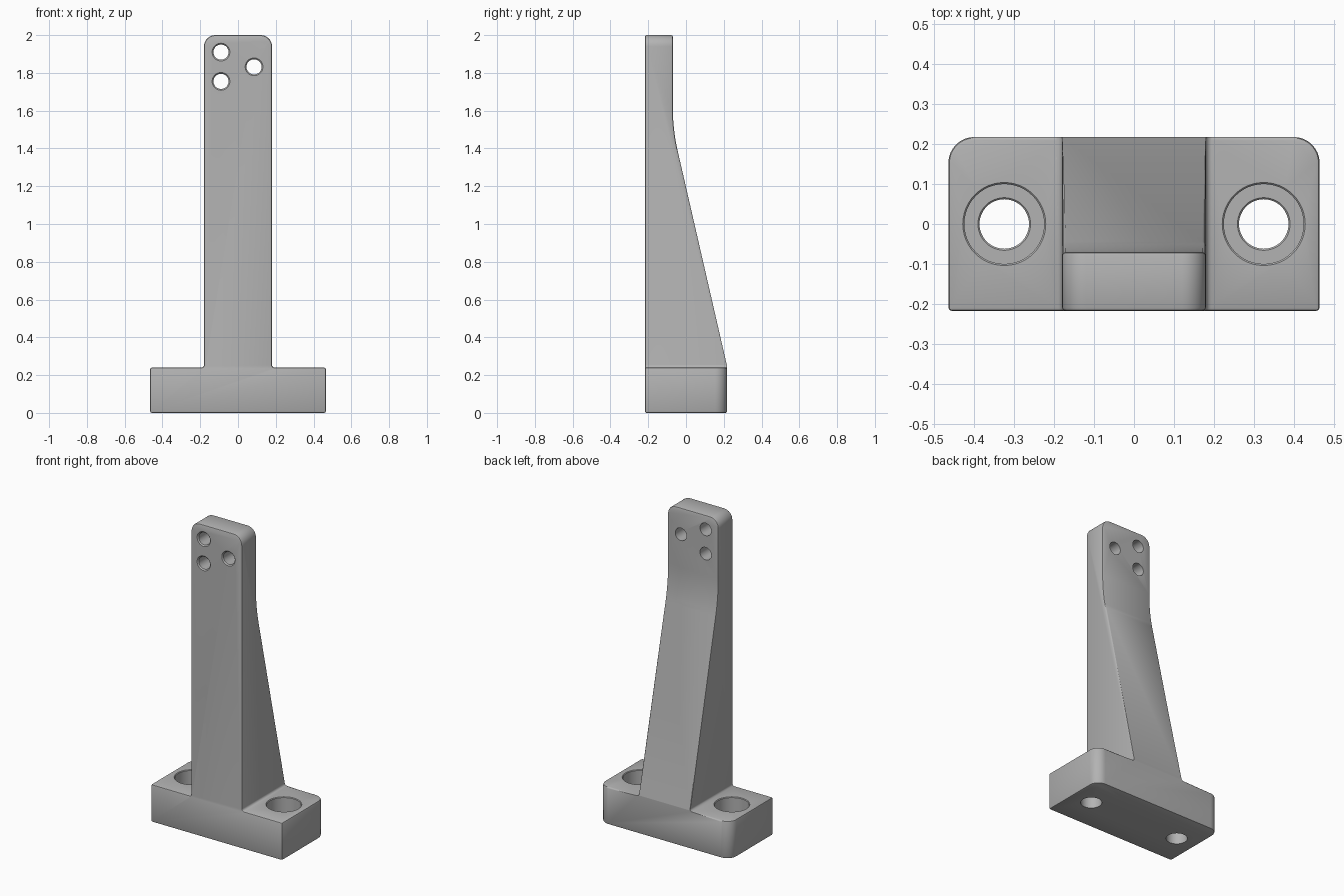
import bpy, bmesh, math
from mathutils import Matrix, Vector

if "Cube" in bpy.data.objects:
    bpy.data.objects.remove(bpy.data.objects["Cube"], do_unlink=True)

HALF_X, HALF_Y, BASE_Z, TOP_Z = 0.465, 0.218, 0.24, 2.0
POST_X, POST_BACK = 0.18, -0.07

grey = bpy.data.materials.new("machined grey")
grey.use_nodes = True
grey.diffuse_color = (0.45, 0.45, 0.45, 1)
grey.node_tree.nodes["Principled BSDF"].inputs["Base Color"].default_value = (0.45, 0.45, 0.45, 1)


def make_object(name, bm):
    bmesh.ops.recalc_face_normals(bm, faces=bm.faces[:])
    mesh = bpy.data.meshes.new(name)
    bm.to_mesh(mesh)
    bm.free()
    mesh.materials.append(grey)
    obj = bpy.data.objects.new(name, mesh)
    bpy.context.collection.objects.link(obj)
    return obj


def prism(name, outline, place, low, high):
    """Extrude a 2D outline; place(a, b, depth) gives the 3D position."""
    bm = bmesh.new()
    rings = [[bm.verts.new(place(a, b, d)) for a, b in outline] for d in (low, high)]
    bm.faces.new(rings[0])
    bm.faces.new(rings[1])
    n = len(outline)
    for i in range(n):
        j = (i + 1) % n
        bm.faces.new((rings[0][i], rings[0][j], rings[1][j], rings[1][i]))
    return make_object(name, bm)


def arc(cx, cy, r, start, end, steps=8):
    angles = [math.radians(start + (end - start) * i / steps) for i in range(steps + 1)]
    return [(cx + r * math.cos(a), cy + r * math.sin(a)) for a in angles]


def turned(name, profile, matrix, sides=48):
    """Revolve (radius, height) pairs into a closed cutter."""
    bm = bmesh.new()
    rings = [[bm.verts.new(matrix @ Vector((r * math.cos(2 * math.pi * i / sides),
                                            r * math.sin(2 * math.pi * i / sides), h)))
              for i in range(sides)] for r, h in profile]
    bm.faces.new(rings[0])
    bm.faces.new(rings[-1])
    for a, b in zip(rings, rings[1:]):
        for i in range(sides):
            j = (i + 1) % sides
            bm.faces.new((a[i], a[j], b[j], b[i]))
    return make_object(name, bm)


def boolean(target, cutter, operation):
    mod = target.modifiers.new("cut", "BOOLEAN")
    mod.operation, mod.object, mod.solver = operation, cutter, "EXACT"
    bpy.ops.object.select_all(action="DESELECT")
    bpy.context.view_layer.objects.active = target
    target.select_set(True)
    bpy.ops.object.modifier_apply(modifier=mod.name)
    bpy.data.objects.remove(cutter, do_unlink=True)


# Front outline: upside-down T with rounded top and filleted inner corners
fillet, corner = 0.014, 0.06
right_half = [(HALF_X, 0), (HALF_X, BASE_Z)]
right_half += arc(POST_X + fillet, BASE_Z + fillet, fillet, 270, 180, 5)
right_half += arc(POST_X - corner, TOP_Z - corner, corner, 0, 90)
outline = right_half + [(-x, z) for x, z in reversed(right_half)]
bracket = prism("bracket", outline, lambda a, b, d: (a, d, b), -0.5, 0.5)

# Side profile: thin upper plate easing into the sloping back
foot = (HALF_Y, BASE_Z + 0.005)
knee = (POST_BACK, 1.50)
slope = Vector(knee) - Vector(foot)
ease_start = Vector(foot) + slope * 0.91
ease_end = Vector((POST_BACK, 1.62))
side = [(-HALF_Y, -0.2), (0.4, -0.2), tuple(Vector(foot) - slope * 0.1)]
for i in range(9):
    t = i / 8
    p = ease_start * (1 - t) ** 2 + Vector(knee) * (2 * t * (1 - t)) + ease_end * t ** 2
    side.append((p.x, p.y))
side += [(POST_BACK, 2.2), (-HALF_Y, 2.2)]
boolean(bracket, prism("side_form", side, lambda a, b, d: (d, a, b), -0.8, 0.8), "INTERSECT")

# Plan outline: rounded back corners on the foot
r = 0.065
plan = [(0.466, -0.4)] + arc(HALF_X - r, HALF_Y - r, r, 0, 90)
plan += [(-x, y) for x, y in reversed(plan)]
boolean(bracket, prism("plan_form", plan, lambda a, b, d: (a, b, d), -0.3, 2.3), "INTERSECT")

# Soften the outer edges, leaving the tight joint at the slope's foot alone
bm = bmesh.new()
bm.from_mesh(bracket.data)
bmesh.ops.remove_doubles(bm, verts=bm.verts[:], dist=0.0002)


def at_joint(v):
    return abs(v.co.x) < 0.2 and v.co.y > 0.19 and 0.2 < v.co.z < 0.27


edges = [e for e in bm.edges if len(e.link_faces) == 2
         and e.calc_face_angle() > math.radians(35)
         and not all(at_joint(v) for v in e.verts)]
bmesh.ops.bevel(bm, geom=edges, offset=0.009, offset_type="OFFSET", segments=2,
                profile=0.5, affect="EDGES", clamp_overlap=False)
bmesh.ops.recalc_face_normals(bm, faces=bm.faces[:])
bm.to_mesh(bracket.data)
bm.free()

# Counterbored bolt holes in the foot
lip = 0.004
bolt, bore, floor = 0.062, 0.1, BASE_Z - 0.13
bolt_profile = [(bolt, -0.1), (bolt, floor - lip), (bolt + lip, floor), (bore, floor),
                (bore, BASE_Z - lip), (bore + lip, BASE_Z), (bore + lip, BASE_Z + 0.1)]
for x in (-0.325, 0.325):
    boolean(bracket, turned("bolt_cutter", bolt_profile, Matrix.Translation((x, 0, 0))), "DIFFERENCE")

# Three chamfered holes through the upper plate
hole, rim = 0.04, 0.007
hole_profile = [(hole + rim, -0.1), (hole + rim, 0), (hole, rim), (hole, 0.3)]
for x, z in ((-0.09, 1.91), (-0.09, 1.755), (0.085, 1.832)):
    place = Matrix.Translation((x, -HALF_Y, z)) @ Matrix.Rotation(-math.pi / 2, 4, "X")
    boolean(bracket, turned("hole_cutter", hole_profile, place), "DIFFERENCE")

bracket.data.materials.clear()
bracket.data.materials.append(grey)
for face in bracket.data.polygons:
    face.material_index = 0
bpy.ops.object.select_all(action="DESELECT")
bracket.select_set(True)
bpy.context.view_layer.objects.active = bracket
bpy.ops.object.shade_smooth_by_angle(angle=math.radians(32))
